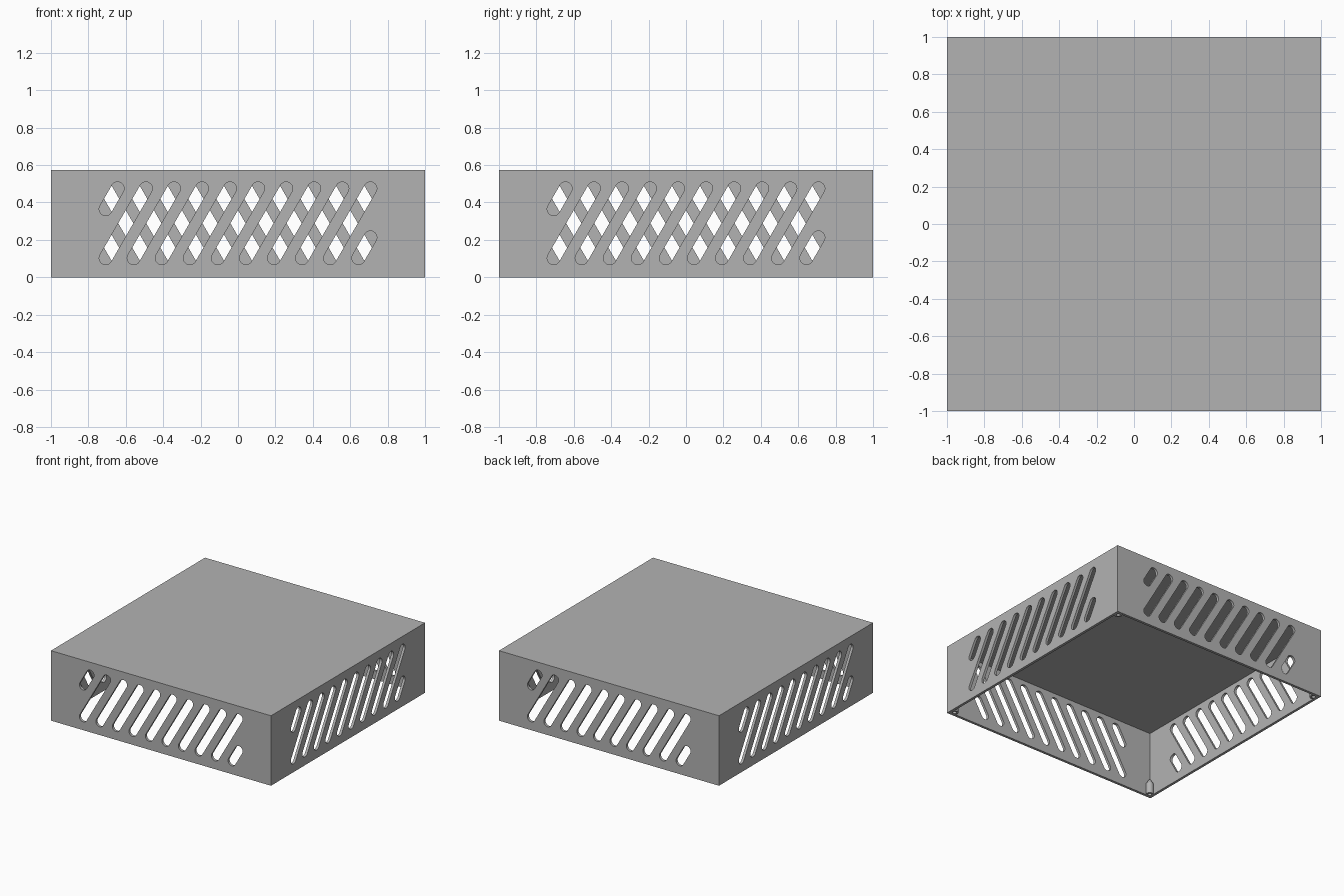
import bpy, bmesh, math
from mathutils import Matrix, Vector

old = bpy.data.objects.get("Cube")
if old:
    bpy.data.objects.remove(old, do_unlink=True)

HALF, HEIGHT, WALL = 1.0, 0.575, 0.03
SLOT_R, PITCH, SLANT = 0.035, 0.15, math.radians(60)
BOSS = 0.96

grey = bpy.data.materials.new("plain grey")
grey.use_nodes = True
grey.diffuse_color = (0.45, 0.45, 0.45, 1)
grey.node_tree.nodes["Principled BSDF"].inputs["Base Color"].default_value = grey.diffuse_color


def finish(bm, name):
    bmesh.ops.recalc_face_normals(bm, faces=bm.faces)
    mesh = bpy.data.meshes.new(name)
    bm.to_mesh(mesh)
    bm.free()
    mesh.materials.append(grey)
    obj = bpy.data.objects.new(name, mesh)
    bpy.context.collection.objects.link(obj)
    return obj


def cone(bm, x, y, z0, z1, r0, r1):
    bmesh.ops.create_cone(bm, cap_ends=True, segments=24, radius1=r0, radius2=r1, depth=z1 - z0,
                          matrix=Matrix.Translation((x, y, (z0 + z1) / 2)))


def slot(bm, start, end, turn):
    """Slanted round-ended prism through one wall."""
    axis = math.atan2(end[1] - start[1], end[0] - start[0])
    verts = []
    for centre, first in ((end, axis - math.pi / 2), (start, axis + math.pi / 2)):
        for i in range(13):
            a = first + math.pi * i / 12
            p = Vector((centre[0] + SLOT_R * math.cos(a), -HALF - 0.05,
                        centre[1] + SLOT_R * math.sin(a)))
            verts.append(bm.verts.new(turn @ p))
    face = bm.faces.new(verts)
    new = bmesh.ops.extrude_face_region(bm, geom=[face])["geom"]
    bmesh.ops.translate(bm, vec=turn @ Vector((0, 0.05 + WALL + 0.04, 0)),
                        verts=[g for g in new if isinstance(g, bmesh.types.BMVert)])


def apply_boolean(target, tool, operation):
    mod = target.modifiers.new(operation.lower(), 'BOOLEAN')
    mod.operation, mod.solver, mod.object = operation, 'EXACT', tool
    tool.hide_render = True
    bpy.context.view_layer.objects.active = target
    bpy.ops.object.modifier_apply(modifier=mod.name)
    bpy.data.objects.remove(tool, do_unlink=True)


# Open-bottomed cover
bm = bmesh.new()
bmesh.ops.create_cube(bm, size=1, matrix=Matrix.Translation((0, 0, HEIGHT / 2))
                      @ Matrix.Diagonal((2 * HALF, 2 * HALF, HEIGHT, 1)))
bm.normal_update()
floor = min(bm.faces, key=lambda f: f.calc_center_median().z)
bmesh.ops.inset_region(bm, faces=[floor], thickness=WALL)
hollow = bmesh.ops.extrude_discrete_faces(bm, faces=[floor])["faces"][0]
bmesh.ops.translate(bm, vec=(0, 0, HEIGHT - WALL), verts=hollow.verts)
cover = finish(bm, "vented_cover")

# Screw bosses in the bottom corners, with tapered tops
corners = [(sx * BOSS, sy * BOSS) for sx in (-1, 1) for sy in (-1, 1)]
bm = bmesh.new()
for x, y in corners:
    ring_r = 0.03
    cone(bm, x, y, 0, 0.09, ring_r, ring_r)
    bmesh.ops.delete(bm, geom=[f for f in bm.faces if len(f.verts) > 4
                               and f.calc_center_median().z > 0.08], context='FACES_ONLY')
    cone(bm, x, y, 0.09, 0.125, ring_r, 0.008)
    bmesh.ops.delete(bm, geom=[f for f in bm.faces if len(f.verts) > 4
                               and abs(f.calc_center_median().z - 0.09) < 0.001],
                     context='FACES_ONLY')
bmesh.ops.remove_doubles(bm, verts=bm.verts, dist=0.0005)
apply_boolean(cover, finish(bm, "screw_bosses"), 'UNION')

# Vent slots, the same on all four walls, and screw holes
bm = bmesh.new()
low, high = 0.103, 0.475
run = (high - low) / math.tan(SLANT)
short = 0.11
short_run = short / math.tan(SLANT)
left = -(8 * PITCH + run) / 2
for side in range(4):
    turn = Matrix.Rotation(side * math.pi / 2, 3, 'Z')
    for k in range(9):
        x = left + k * PITCH
        slot(bm, (x, low), (x + run, high), turn)
    slot(bm, (left, high - short), (left + short_run, high), turn)
    slot(bm, (-left - short_run, low), (-left, low + short), turn)
for x, y in corners:
    cone(bm, x, y, -0.05, 0.08, 0.015, 0.015)
apply_boolean(cover, finish(bm, "slot_cutter"), 'DIFFERENCE')

# Smooth the slot ends while keeping the corners sharp
bpy.ops.object.select_all(action='DESELECT')
cover.select_set(True)
bpy.context.view_layer.objects.active = cover
bpy.ops.object.shade_smooth_by_angle(angle=math.radians(30))
